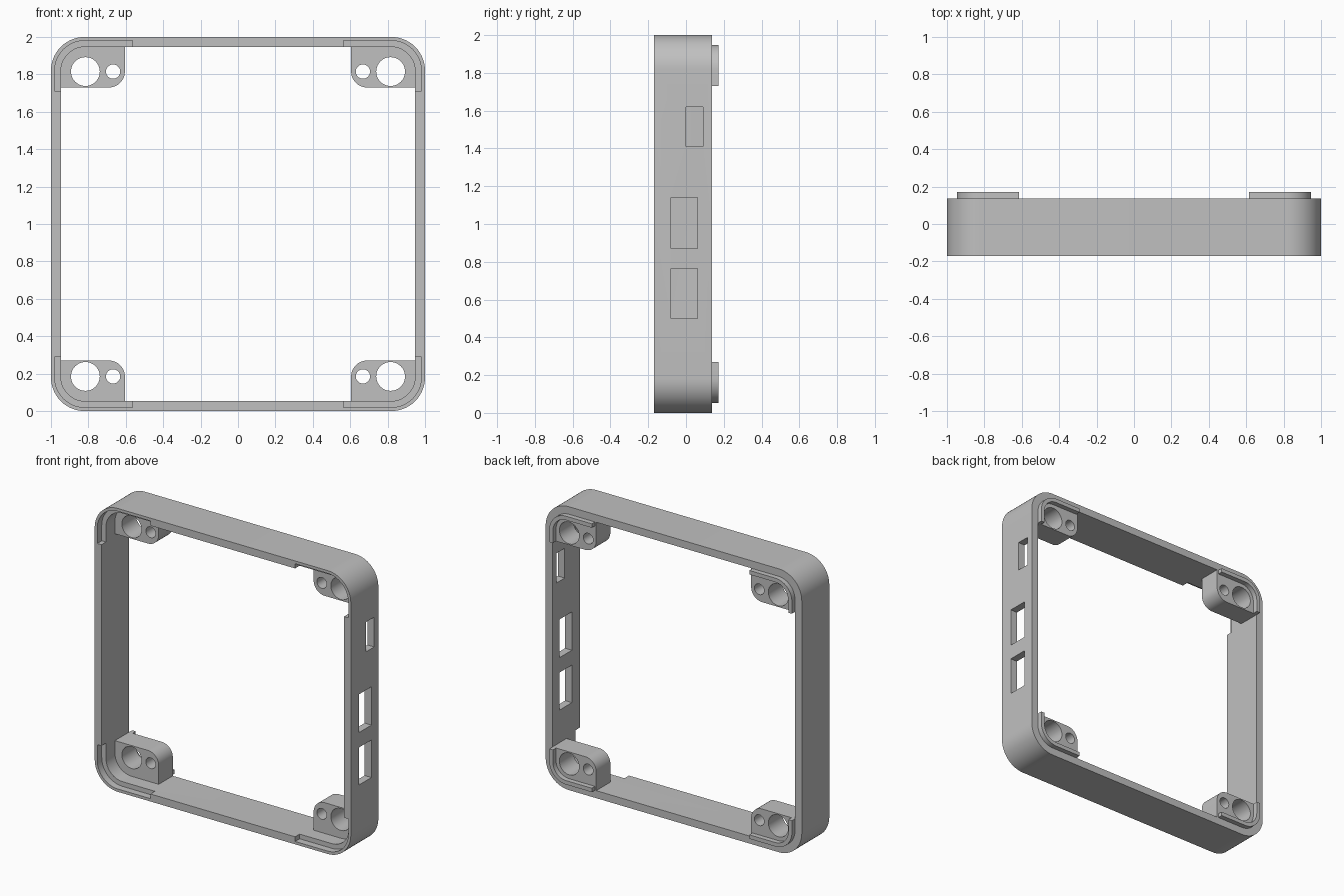
import bpy, bmesh, math
from mathutils import Vector

cube = bpy.data.objects.get("Cube")
if cube:
    bpy.data.objects.remove(cube, do_unlink=True)

FRONT, BACK = -0.17, 0.137
LIP_BACK = 0.172
BOSS_FRONT = -0.02
WALL = 0.053

grey = bpy.data.materials.new("plain grey")
grey.use_nodes = True
grey.diffuse_color = (0.53, 0.53, 0.53, 1)
bsdf = next(n for n in grey.node_tree.nodes if n.type == 'BSDF_PRINCIPLED')
bsdf.inputs["Base Color"].default_value = grey.diffuse_color
bsdf.inputs["Roughness"].default_value = 0.6


def rounded(corners, steps=14):
    """Outline from (u, v, radius) corners, each right angle turned into an arc."""
    pts = []
    for i, (u, v, r) in enumerate(corners):
        p = Vector((u, v))
        if r == 0:
            pts.append(p)
            continue
        a = (Vector(corners[i - 1][:2]) - p).normalized() * r
        b = (Vector(corners[(i + 1) % len(corners)][:2]) - p).normalized() * r
        for k in range(steps + 1):
            t = math.pi / 2 * k / steps
            pts.append(p + a * (1 - math.sin(t)) + b * (1 - math.cos(t)))
    return pts


def circle(u, v, r, n=40):
    return [Vector((u + r * math.cos(math.tau * k / n), v + r * math.sin(math.tau * k / n)))
            for k in range(n)]


def prism(name, pts, y0, y1, sx=1, sz=1):
    """Outline around the frame centre, mirrored by sx and sz, extruded in depth."""
    bm = bmesh.new()
    face = bm.faces.new([bm.verts.new((sx * p.x, y0, 1 + sz * p.y)) for p in pts])
    out = bmesh.ops.extrude_face_region(bm, geom=[face])
    moved = [g for g in out["geom"] if isinstance(g, bmesh.types.BMVert)]
    bmesh.ops.translate(bm, verts=moved, vec=(0, y1 - y0, 0))
    bmesh.ops.recalc_face_normals(bm, faces=bm.faces)
    mesh = bpy.data.meshes.new(name)
    bm.to_mesh(mesh)
    bm.free()
    mesh.materials.append(grey)
    ob = bpy.data.objects.new(name, mesh)
    bpy.context.collection.objects.link(ob)
    return ob


def activate(ob):
    for o in bpy.context.selected_objects:
        o.select_set(False)
    ob.select_set(True)
    bpy.context.view_layer.objects.active = ob


def cut(ob, cutter):
    mod = ob.modifiers.new("cut", 'BOOLEAN')
    mod.operation = 'DIFFERENCE'
    mod.solver = 'EXACT'
    mod.object = cutter
    activate(ob)
    bpy.ops.object.modifier_apply(modifier=mod.name)
    bpy.data.objects.remove(cutter, do_unlink=True)


def smooth(ob):
    activate(ob)
    bpy.ops.object.shade_smooth_by_angle(angle=math.radians(30))


def square(half, r):
    return rounded([(half, half, r), (-half, half, r), (-half, -half, r), (half, -half, r)])


def box(u0, u1, v0, v1):
    return rounded([(u0, v0, 0), (u1, v0, 0), (u1, v1, 0), (u0, v1, 0)])


# Frame ring
frame = prism("frame", square(1, 0.18), FRONT, BACK)
inner = 1 - WALL
cut(frame, prism("opening", square(inner, 0.13), FRONT - 0.1, BACK + 0.1))

# Port windows in the left wall: depth range, height range
for y0, y1, z0, z1 in [(-0.08, 0.06, 0.5, 0.765), (-0.08, 0.06, 0.87, 1.14),
                       (0.0, 0.09, 1.41, 1.62)]:
    cut(frame, prism("window", box(0.9, 1.1, z0 - 1, z1 - 1), y0, y1))

corner_names = {(1, 1): "top_left", (-1, 1): "top_right",
                (1, -1): "bottom_left", (-1, -1): "bottom_right"}
for (sx, sz), where in corner_names.items():
    # Front recess that receives the lip of a stacked frame
    recess = rounded([(0.565, 0.71, 0), (0.98, 0.71, 0), (0.98, 0.98, 0.16), (0.565, 0.98, 0)])
    cut(frame, prism("recess", recess, FRONT - 0.1, FRONT + 0.05, sx, sz))

    # Screw boss with a large and a small through hole
    outline = rounded([(0.605, 0.73, 0.085), (inner, 0.73, 0),
                       (inner, inner, 0.13), (0.605, inner, 0)])
    boss = prism(where + "_boss", outline, BOSS_FRONT, BACK, sx, sz)
    for u, r in [(0.816, 0.077), (0.668, 0.038)]:
        cut(boss, prism("hole", circle(u, 0.815, r), BOSS_FRONT - 0.1, BACK + 0.1, sx, sz))
    smooth(boss)

    # Raised locating lip behind the boss
    lip_in = inner - 0.028
    strip = rounded([(inner, 0.73, 0), (inner, inner, 0.13), (0.615, inner, 0),
                     (0.615, lip_in, 0), (lip_in, lip_in, 0.102), (lip_in, 0.73, 0)])
    smooth(prism(where + "_lip", strip, BACK, LIP_BACK, sx, sz))

smooth(frame)
